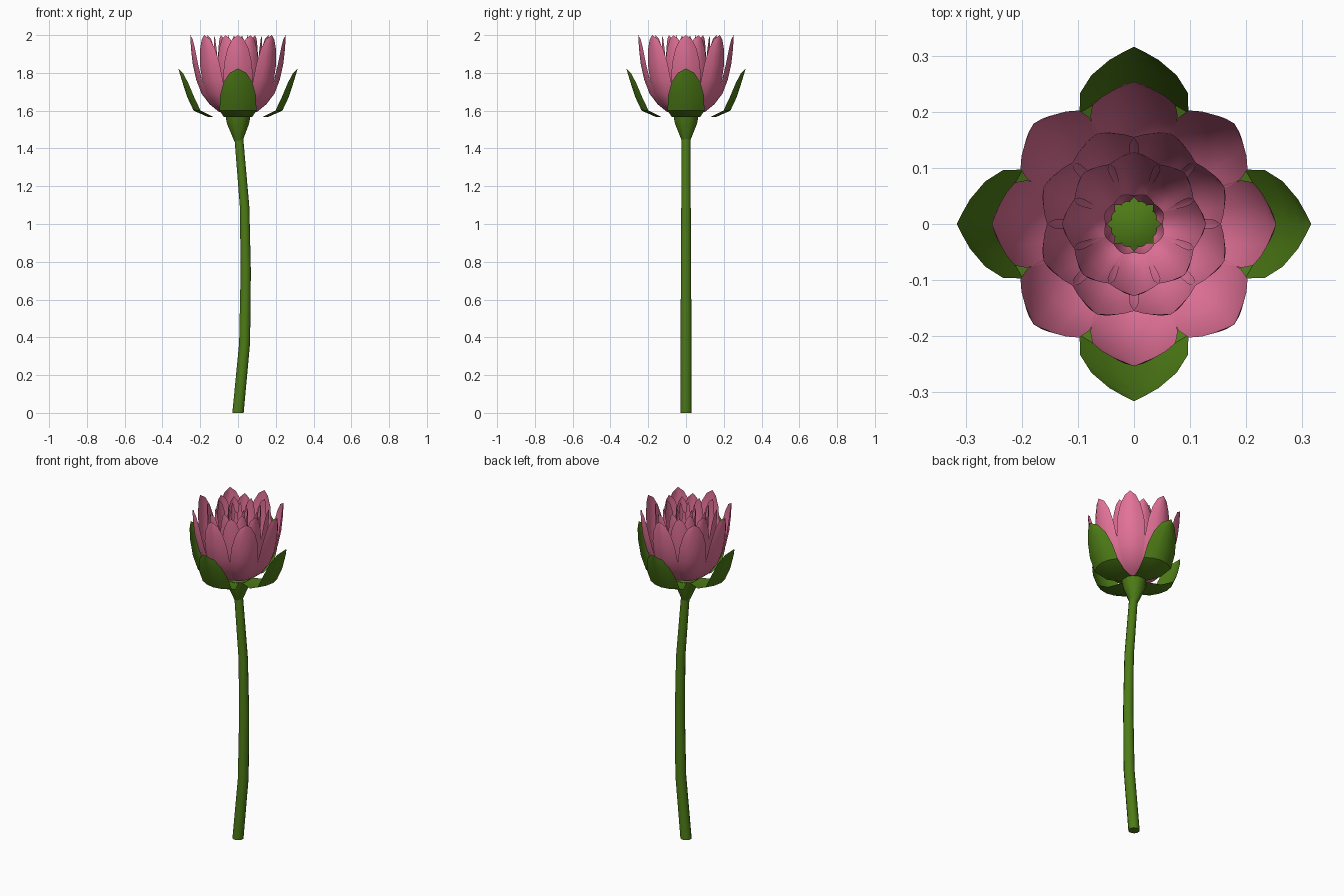
import bpy, bmesh
from math import sin, cos, pi, radians

if "Cube" in bpy.data.objects:
    bpy.data.objects.remove(bpy.data.objects["Cube"])


def material(name, color):
    m = bpy.data.materials.new(name)
    m.diffuse_color = (*color, 1)
    m.use_nodes = True
    m.node_tree.nodes["Principled BSDF"].inputs["Base Color"].default_value = m.diffuse_color
    return m


PINK = material("petal_pink", (0.78, 0.17, 0.32))
GREEN = material("leaf_green", (0.075, 0.2, 0.008))


def finish(bm, name, mat, angle=None):
    me = bpy.data.meshes.new(name)
    bm.normal_update()
    bm.to_mesh(me)
    bm.free()
    me.materials.append(mat)
    ob = bpy.data.objects.new(name, me)
    bpy.context.collection.objects.link(ob)
    if angle:
        bpy.context.view_layer.objects.active = ob
        ob.select_set(True)
        bpy.ops.object.shade_smooth_by_angle(angle=radians(angle))
        ob.select_set(False)
    return ob


def tube(name, rings, sides, mat, tip=None):
    """Stack of horizontal rings (x, z, radius), closed at both ends."""
    bm = bmesh.new()
    loops = [[bm.verts.new((x + r * cos(2 * pi * (i + .5) / sides),
                            r * sin(2 * pi * (i + .5) / sides), z))
              for i in range(sides)] for x, z, r in rings]
    for a, b in zip(loops, loops[1:]):
        for i in range(sides):
            j = (i + 1) % sides
            bm.faces.new((a[i], a[j], b[j], b[i]))
    bm.faces.new(loops[0][::-1])
    if tip:
        t = bm.verts.new((0, 0, tip))
        for i in range(sides):
            bm.faces.new((loops[-1][i], loops[-1][(i + 1) % sides], t))
    else:
        bm.faces.new(loops[-1])
    return finish(bm, name, mat, 50)


def blade_ring(name, rows, count, offset, cup, mat, angle):
    """Ring of cupped blades; rows are (radius, z, half width), last row is the tip."""
    bm = bmesh.new()
    cols = (-1, -.5, 0, .5, 1)
    for k in range(count):
        a = offset + 2 * pi * k / count
        grid = []
        for r, z, w in rows[:-1]:
            line = []
            for c in cols:
                rr, s = r - cup * w * c * c, c * w
                line.append(bm.verts.new((rr * cos(a) - s * sin(a),
                                          rr * sin(a) + s * cos(a), z)))
            grid.append(line)
        for p, q in zip(grid, grid[1:]):
            for i in range(len(cols) - 1):
                bm.faces.new((p[i], p[i + 1], q[i + 1], q[i]))
        r, z, _ = rows[-1]
        tip = bm.verts.new((r * cos(a), r * sin(a), z))
        for i in range(len(cols) - 1):
            bm.faces.new((grid[-1][i], grid[-1][i + 1], tip))
    return finish(bm, name, mat, angle)


# Bent stem
tube("stem", [(0, 0, .031), (.035, .37, .03), (.041, .75, .028),
              (.035, 1.09, .026), (.004, 1.46, .024)], 12, GREEN)

# Flower base under the petals
tube("receptacle", [(.002, 1.44, .024), (0, 1.53, .063), (0, 1.57, .071),
                    (0, 1.585, .041)], 8, GREEN, tip=1.6)

# Four sepals
SEPAL = [(.05, 1.568, .035), (.16, 1.567, .075), (.235, 1.60, .097),
         (.27, 1.675, .096), (.294, 1.75, .076), (.309, 1.80, .044), (.316, 1.823, 0)]
blade_ring("sepals", SEPAL, 4, 0, .38, GREEN, 40)

# Petal rings: (name, outer radius, half width, offset in degrees)
PROFILE = [(0, 0, .28), (.3, .06, .52), (.52, .15, .74), (.72, .28, .92),
           (.85, .45, 1), (.94, .65, .95), (.98, .83, .72), (.995, .95, .4), (1, 1, 0)]
for name, radius, width, off in (("outer_petals", .253, .078, 0),
                                 ("middle_petals", .174, .062, 22.5),
                                 ("inner_petals", .128, .047, 0),
                                 ("core_petals", .056, .02, 22.5)):
    base = .04
    rows = [(base + (radius - base) * f, 1.57 + .43 * h, width * w) for f, h, w in PROFILE]
    blade_ring(name, rows, 8, radians(off), .38, PINK, 60)
